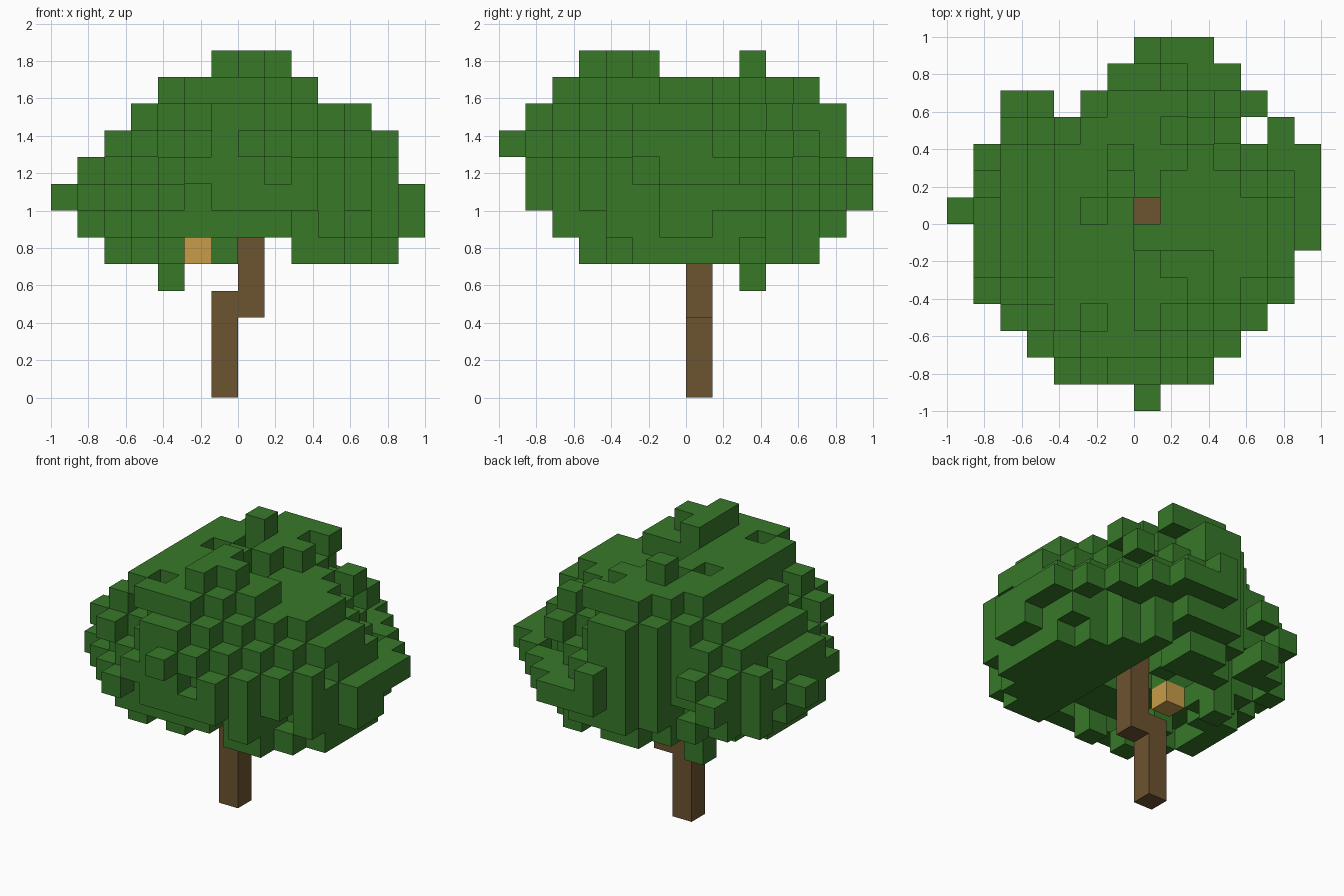
import bpy, bmesh, math, random
from mathutils import Vector

cube = bpy.data.objects.get("Cube")
if cube:
    bpy.data.objects.remove(cube, do_unlink=True)

U = 1 / 7  # edge length of one block
random.seed(7)


def material(name, colour):
    mat = bpy.data.materials.new(name)
    mat.use_nodes = True
    mat.diffuse_color = (*colour, 1)
    mat.node_tree.nodes["Principled BSDF"].inputs["Base Color"].default_value = (*colour, 1)
    return mat


def block_object(name, cells, mat):
    """Join unit blocks into one mesh, keeping only the exposed faces."""
    cells = set(cells)
    bm = bmesh.new()
    corners = {}

    def vert(point):
        key = tuple(round(c) for c in point)
        if key not in corners:
            corners[key] = bm.verts.new(Vector(key) * U)
        return corners[key]

    for cell in sorted(cells):
        for axis in range(3):
            for side in (0, 1):
                neighbour = list(cell)
                neighbour[axis] += 2 * side - 1
                if tuple(neighbour) in cells:
                    continue
                base, a, b = Vector(cell), Vector((0, 0, 0)), Vector((0, 0, 0))
                base[axis] += side
                a[(axis + 1) % 3] = 1
                b[(axis + 2) % 3] = 1
                loop = [base, base + a, base + a + b, base + b]
                if side == 0:
                    loop.reverse()
                bm.faces.new([vert(p) for p in loop])
    mesh = bpy.data.meshes.new(name)
    bm.to_mesh(mesh)
    bm.free()
    mesh.materials.append(mat)
    obj = bpy.data.objects.new(name, mesh)
    bpy.context.collection.objects.link(obj)
    return obj


leaf = material("leaf green", (0.038, 0.19, 0.022))
bark = material("bark brown", (0.152, 0.087, 0.029))
honey = material("honey yellow", (0.57, 0.34, 0.068))

# Extents of the crown: plan rows by depth, then width, depth and radius by height
PLAN = {6: (0, 2), 5: (-1, 3), 4: (-5, 4), 3: (-5, 5), 2: (-6, 6), 1: (-6, 6), 0: (-7, 6),
        -1: (-6, 6), -2: (-6, 5), -3: (-6, 5), -4: (-5, 4), -5: (-4, 3), -6: (-3, 2), -7: (0, 0)}
LAYERS = {5: (-5, 5, -4, 4, 4.8), 6: (-6, 6, -5, 5, 6.1), 7: (-7, 6, -6, 6, 6.5),
          8: (-6, 5, -6, 6, 6.2), 9: (-5, 5, -7, 5, 5.8), 10: (-4, 4, -6, 5, 5.1),
          11: (-3, 2, -5, 4, 4.75)}
GAPS = {(-3, 4), (4, 3)}


def is_leaf(x, y, z, x0, x1, y0, y1, radius):
    left, right = PLAN[y]
    if not (max(x0, left) <= x <= min(x1, right) and y0 <= y <= y1) or (x, y) in GAPS:
        return False
    spread = abs(x + 0.5) + abs(y + 0.5)
    distance = math.hypot(x + 0.5, y + 0.5)
    # solid low lobe on the +x side
    if z == 5 and x >= 2:
        return spread <= 7
    # open hollow under the crown, around the trunk
    if z == 5 and (spread <= 3 or x == 1 or (x in (-2, 0) and y <= 0)):
        return False
    if z == 6 and abs(x) + abs(y) <= 1:
        return False
    # shaft and dip at the top
    if (x, y) == (0, 0):
        return False
    if z == 11 and ((x > 0 and abs(y) <= 1) or (x > 1 and y >= -1)):
        return False
    # tips that reach the full width of a layer or plan row
    if (x in (x0, x1) and y in (-1, 0)) or (y in (y0, y1) and x in (-1, 0)):
        return True
    if z == 7 and (x in (left, right) or y == y1):
        return True
    if distance > radius:
        return False
    # studded outer shell, smoother on the +x side, and a pitted underside
    if distance > radius - 1 and not (x >= 4 and z <= 7):
        return (x + y + z) % 2 == 0
    return random.random() >= {5: 0.15, 6: 0.15, 11: 0.1}.get(z, 0)


# Crown, with loose tufts above and below
crown = [(x, y, z) for z, size in LAYERS.items() for y in PLAN for x in range(-7, 7)
         if is_leaf(x, y, z, *size)]
tufts = [(-1, 2), (0, -4), (0, -3), (1, -3), (0, -2)]
crown += [(x, y, z) for x, y in tufts for z in (11, 12)]
crown += [(-3, 2, 4), (-3, 2, 5)]
block_object("leaf_crown", crown, leaf)

# Stepped trunk
block_object("lower_trunk", [(-1, 0, z) for z in range(4)], bark)
block_object("upper_trunk", [(0, 0, z) for z in range(3, 9)], bark)

# Hive hanging under the leaves
block_object("hive", [(-2, 0, 5)], honey)
